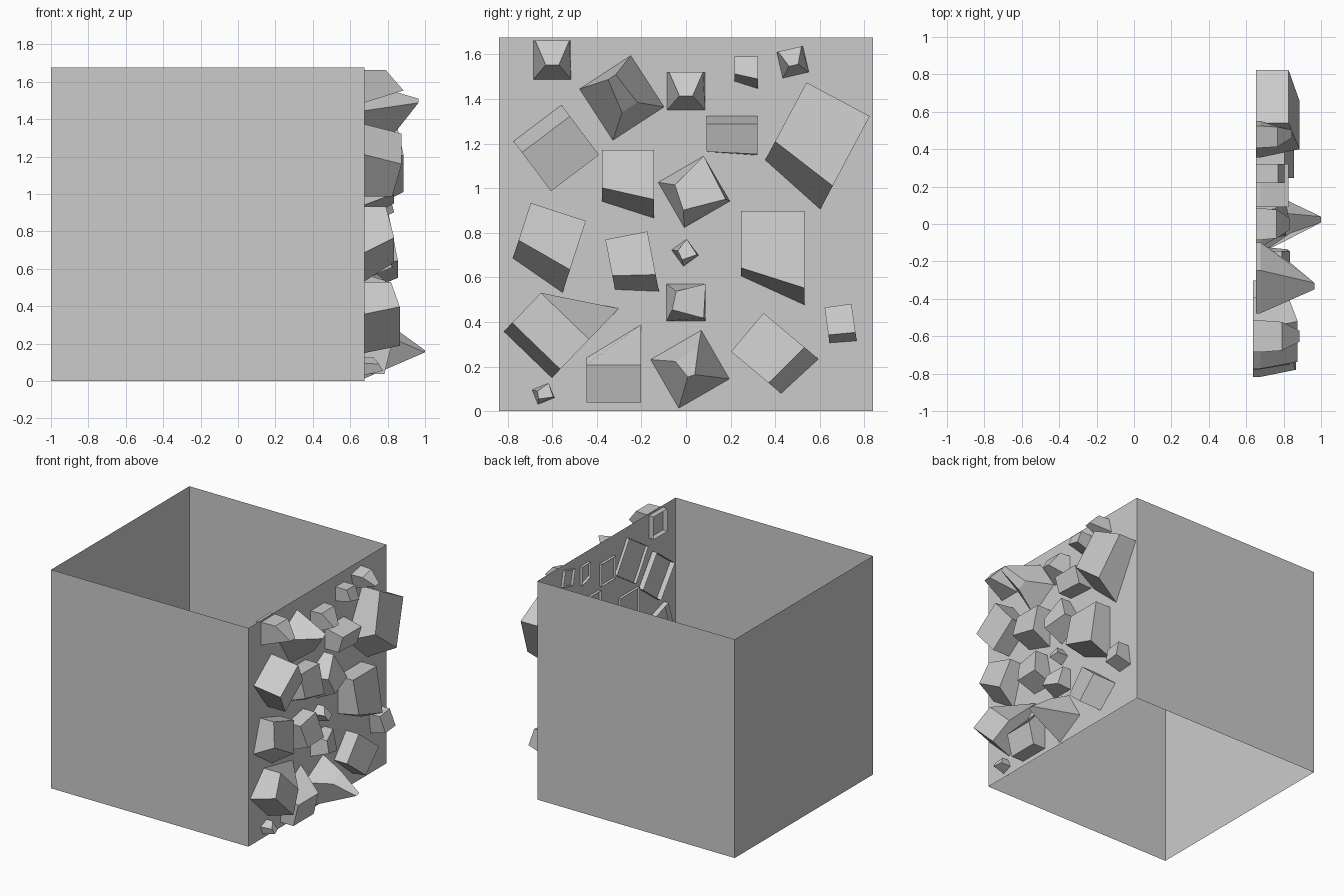
import bpy, bmesh
from math import sin, cos, radians

if "Cube" in bpy.data.objects:
    bpy.data.objects.remove(bpy.data.objects["Cube"])

WALL = 0.675          # x of the wall that carries the stones
HALF, TALL = 0.838, 1.677


def add_mesh(name, bm):
    mesh = bpy.data.meshes.new(name)
    bm.to_mesh(mesh)
    bm.free()
    ob = bpy.data.objects.new(name, mesh)
    bpy.context.collection.objects.link(ob)


# Thin four-sided shell, open at top and bottom
bm = bmesh.new()
bmesh.ops.create_cube(bm, size=1)
caps = [f for f in bm.faces if abs(f.normal.z) > 0.5]
bmesh.ops.delete(bm, geom=caps, context='FACES_ONLY')
for v in bm.verts:
    v.co = (-1 + (v.co.x + 0.5) * (WALL + 1), v.co.y * 2 * HALF, (v.co.z + 0.5) * TALL)
add_mesh("box_walls", bm)


# Outer faces of the stones: four corners (u, v, share of depth)
def chamfer(cut):
    return [(-1, cut, 1), (1, cut, 1), (1, 1, .72), (-1, 1, .72)]


FLAT = [(-1, -1, .75), (1, -1, .75), (1, .55, 1), (-1, .55, 1)]
TAPER = [(-.35, -.25, 1), (.35, -.25, 1), (.9, 1, .55), (-.9, 1, .55)]
RIDGE = [(-.7, -.4, 1), (.9, -.85, .8), (1, 1, .5), (-.5, .6, .8)]
SPIKE = [(-.2, -.2, 1), (.05, -.25, 1), (.6, .5, .5), (-.3, .5, .5)]
PEAK = [(-.25, -.4, .6), (.35, -.4, .6), (.25, .75, 1), (-.05, .75, 1)]

count = 0


def stone(y, z, hu, hv, rot, depth, top, skew=0.0):
    """Open-backed stone; skew stretches one lower corner (left if negative)."""
    global count
    count += 1
    back = -0.04 if y < -0.5 else -0.022
    c, s = cos(radians(rot)), sin(radians(rot))

    def place(u, v, h):
        u, v = u * hu, v * hv
        return WALL + h, y + u * c - v * s, z + u * s + v * c

    base = [[-1, -1], [1, -1], [1, 1], [-1, 1]]
    base[1 if skew > 0 else 0][1] -= abs(skew)
    tops = [list(p) for p in top]
    if skew > 0:
        tops[1][1] -= skew * 0.7
    bm = bmesh.new()
    rings = [[bm.verts.new(place(u, v, back)) for u, v in base],
             [bm.verts.new(place(u, v, 0)) for u, v in base],
             [bm.verts.new(place(u, v, h * depth)) for u, v, h in tops]]
    for a, b in zip(rings, rings[1:]):
        for i in range(4):
            j = (i + 1) % 4
            bm.faces.new((a[i], a[j], b[j], b[i]))
    bm.faces.new(rings[2])
    add_mesh(f"stone_{count:02d}", bm)


# Top row
stone(-.60, 1.575, .085, .087, 0, .21, TAPER)
stone(-.288, 1.405, .137, .137, 33, .29, PEAK)
stone(0, 1.436, .085, .085, 0, .16, TAPER)
stone(.27, 1.535, .052, .055, 0, .13, chamfer(-.4), .6)
stone(.479, 1.566, .06, .06, 13, .17, TAPER)
# Upper row
stone(-.582, 1.18, .135, .14, 37, .20, FLAT)
stone(-.26, 1.056, .116, .115, 0, .16, chamfer(-.47), .65)
stone(.036, .984, .118, .117, 30, .16, RIDGE)
stone(.206, 1.244, .114, .08, 0, .15, FLAT, .2)
stone(.59, 1.225, .161, .197, -28, .21, chamfer(-.52), .4)
# Middle row
stone(-.613, .77, .13, .13, -18, .16, chamfer(-.35), .6)
stone(-.246, .676, .096, .114, 11, .15, chamfer(-.45), .4)
stone(-.004, .711, .042, .045, 36, .11, RIDGE)
stone(.389, .752, .143, .145, 0, .18, chamfer(-.75), .9)
stone(0, .488, .088, .083, 0, .14, RIDGE)
stone(.693, .394, .061, .08, 8, .13, chamfer(-.55), .1)
# Bottom row
stone(-.626, .34, .15, .12, 136, .19, FLAT, -1.6)
stone(-.324, .138, .123, .10, 180, .15, chamfer(-.7), -1.5)
stone(.018, .188, .131, .126, 30, .325, SPIKE)
stone(.387, .26, .113, .146, 50, .15, chamfer(-.5), .2)
stone(-.64, .078, .04, .035, 22, .10, RIDGE)
